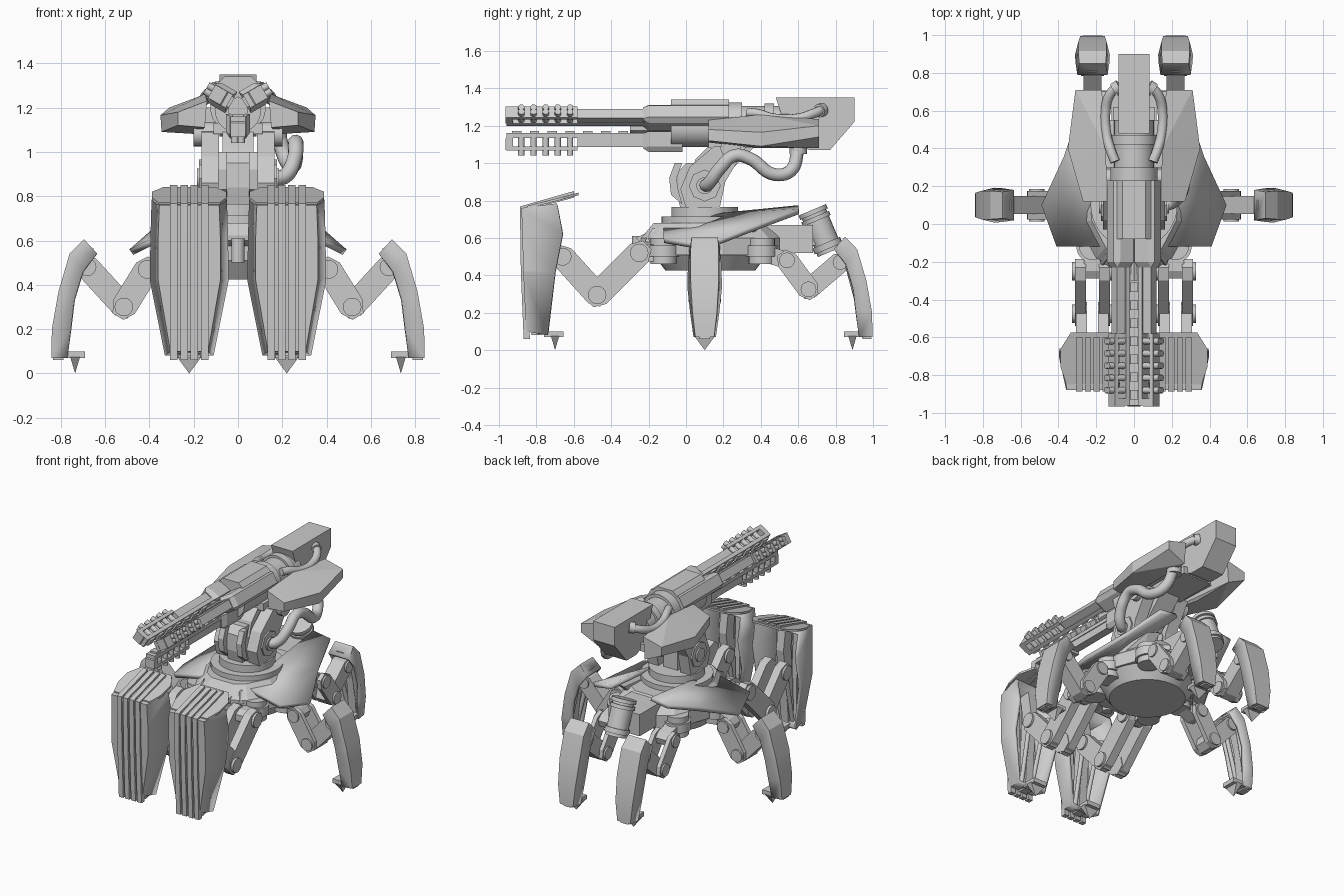
import bpy, bmesh, math
from mathutils import Matrix, Vector

if "Cube" in bpy.data.objects:
    bpy.data.objects.remove(bpy.data.objects["Cube"])

M = Matrix()        # current placement frame
MIR = False         # mirror the part across x = 0


def emit(name, bm, solid=0.0, angle=8):
    bm.transform(M)
    bmesh.ops.recalc_face_normals(bm, faces=bm.faces)
    me = bpy.data.meshes.new(name)
    bm.to_mesh(me)
    bm.free()
    me.shade_smooth()
    me.set_sharp_from_angle(angle=math.radians(angle))
    ob = bpy.data.objects.new(name, me)
    bpy.context.collection.objects.link(ob)
    if solid:
        s = ob.modifiers.new("Thickness", 'SOLIDIFY')
        s.thickness, s.offset = solid, -1
    if MIR:
        ob.modifiers.new("Mirror", 'MIRROR')
    return ob


def surf(name, verts, faces, solid=0.0, angle=8):
    bm = bmesh.new()
    vs = [bm.verts.new(v) for v in verts]
    for f in faces:
        bm.faces.new([vs[i] for i in f])
    return emit(name, bm, solid, angle)


def hull(name, pts):
    bm = bmesh.new()
    for p in pts:
        bm.verts.new(p)
    r = bmesh.ops.convex_hull(bm, input=bm.verts)
    inner = {g for g in r["geom_interior"] if isinstance(g, bmesh.types.BMVert)}
    bmesh.ops.delete(bm, geom=list(inner), context='VERTS')
    bmesh.ops.dissolve_limit(bm, angle_limit=0.02, verts=bm.verts, edges=bm.edges)
    return emit(name, bm)


def prism(name, pts, axis, a, b):
    """Extrude a 2D outline along an axis; outline uses the other two axes."""
    def at(p, t):
        q = list(p)
        q.insert(axis, t)
        return q
    n = len(pts)
    faces = [range(n), range(n, 2 * n)] + [(i, (i + 1) % n, n + (i + 1) % n, n + i) for i in range(n)]
    return surf(name, [at(p, a) for p in pts] + [at(p, b) for p in pts], faces)


def box(name, x0, x1, y0, y1, z0, z1):
    return prism(name, [(x0, y0), (x1, y0), (x1, y1), (x0, y1)], 2, z0, z1)


def cyl(name, p, q, r, r2=None, n=24):
    p, q = Vector(p), Vector(q)
    bm = bmesh.new()
    bmesh.ops.create_cone(bm, cap_ends=True, segments=n, radius1=r, radius2=r if r2 is None else r2, depth=(q - p).length)
    bm.transform(Matrix.Translation((p + q) / 2) @ (q - p).to_track_quat('Z', 'Y').to_matrix().to_4x4())
    return emit(name, bm, angle=32)


def hose(name, pts, r):
    cu = bpy.data.curves.new(name, 'CURVE')
    cu.dimensions, cu.bevel_depth, cu.bevel_resolution, cu.use_fill_caps = '3D', r, 3, True
    sp = cu.splines.new('BEZIER')
    sp.bezier_points.add(len(pts) - 1)
    for b, p in zip(sp.bezier_points, pts):
        b.co = p
        b.handle_left_type = b.handle_right_type = 'AUTO'
    sp.resolution_u = 8
    ob = bpy.data.objects.new(name, cu)
    bpy.context.collection.objects.link(ob)
    if MIR:
        ob.modifiers.new("Mirror", 'MIRROR')


def link(name, p, q, r, v0, v1):
    """Bar with chamfered round ends in the leg plane."""
    a = math.atan2(q[1] - p[1], q[0] - p[0])
    pts = [(c[0] + r * math.cos(a + s + t), c[1] + r * math.sin(a + s + t))
           for c, s in ((q, 0), (p, math.pi)) for t in (-1.57, -0.5, 0.5, 1.57)]
    prism(name, pts, 1, v0, v1)


def disc(name, c, r, v0, v1):
    cyl(name, (c[0], v0, c[1]), (c[0], v1, c[1]), r)


def leg(tag, swivel, hip, knee, ankle, rows, pair, foot, r):
    """Leg in a local frame: u outwards, v sideways, z up."""
    cyl(tag + "_swivel", (swivel, 0, .46), (swivel, 0, .6), .07)
    cyl(tag + "_swivel_collar", (swivel, 0, .5), (swivel, 0, .56), .085)
    link(tag + "_hip_bracket", (swivel, .52), hip, .045, -.045, .045)
    v0, v1, v2 = (.035, .092, .108) if pair else (.045, .075, .086)
    for s in (-1, 1):
        link(tag + "_thigh", hip, knee, r, s * v0, s * v1)
        for c, k in ((hip, "hip"), (knee, "knee")):
            disc(f"{tag}_{k}_cap", c, r * .72, s * v0, s * v2)
        if pair:
            link(tag + "_calf", knee, ankle, r * .95, s * .03, s * .086)
            disc(tag + "_ankle_cap", ankle, r * .7, s * .03, s * .1)
    if not pair:
        link(tag + "_calf", knee, ankle, r * .95, -.048, .048)
        disc(tag + "_ankle_cap", ankle, r * .7, -.06, .06)
    # hollow shin armour, open towards the body
    vs, n = [], len(rows)
    for uo, zo, ui, zi, wo, wi in rows:
        vs += [(ui, -wi, zi), (uo, -wo, zo), (uo, wo, zo), (ui, wi, zi)]
    fs = [(4*i+j, 4*i+j+1, 4*i+j+5, 4*i+j+4) for i in range(n - 1) for j in range(3)]
    surf(tag + "_shin_armour", vs, fs + [(0, 1, 2, 3), tuple(range(4*n-4, 4*n))], .02, 8 if pair else 28)
    # inner frame and foot
    mid = [((a[0] + a[2]) / 2, (a[1] + a[3]) / 2) for a in rows]
    prism(tag + "_shin_core", [(a[2] * .75 + a[0] * .25, m[1] - .01) for a, m in zip(rows, mid)] +
          [(m[0] + .03, m[1] - .01) for m in reversed(mid)], 1, -.028, .028)
    for s in (-1, 1):
        cyl(tag + "_shin_rod", (ankle[0] + .04, s * .055, ankle[1] - .02), (mid[-1][0], s * .04, .09), .014, n=12)
    box(tag + "_foot_pad", foot - .045, foot + .06, -.05, .05, .07, .1)
    hull(tag + "_foot_spike", [(foot + a, b, .075) for a in (-.022, .022) for b in (-.055, .055)] + [(foot, 0, 0)])


MIR = True
small = [(.695, .606, .635, .54, .07, .08), (.76, .54, .7, .46, .075, .09), (.81, .37, .74, .33, .075, .092),
         (.84, .2, .755, .2, .065, .078), (.842, .07, .77, .07, .05, .06)]
big = [(.88, .76, .69, .785, .135, .17), (.875, .62, .66, .62, .14, .175), (.87, .42, .70, .42, .14, .178),
       (.855, .1, .74, .08, .085, .11)]
# middle and rear legs
M = Matrix.Translation((0, .1, 0))
leg("middle_leg", .29, (.41, .47), (.515, .3), (.68, .48), small, False, .735, .058)
M = Matrix(((0, 1, 0, .22), (1, 0, 0, .155), (0, 0, 1, 0), (0, 0, 0, 1)))
leg("rear_leg", .25, (.385, .48), (.5, .325), (.67, .47), small, False, .735, .058)
# front legs with tall ribbed shields
M = Matrix(((0, 1, 0, .22), (-1, 0, 0, 0), (0, 0, 1, 0), (0, 0, 0, 1)))
leg("front_leg", .12, (.25, .52), (.475, .295), (.66, .5), big, True, .7, .068)
hull("front_leg_top_plate", [(u, s * w, z + d) for u, z, w in ((.85, .757, .138), (.76, .78, .168), (.66, .806, .168), (.575, .828, .115))
                             for s in (-1, 1) for d in (0, .014)])
for v in (-.07, -.0235, .0235, .07):
    prism("front_leg_rib", [(.888, .768), (.883, .42), (.868, .06), (.835, .06), (.85, .75), (.6, .815), (.6, .85)],
          1, v - .017, v + .017)

# body
M, MIR = Matrix(), False
half = [(.11, -.24), (.2, -.18), (.3, 0), (.31, .2), (.22, .44), (.13, .5)]
deck = half + [(-x, y) for x, y in reversed(half)]
hull("body_deck", [(x, y, z) for x, y in deck for z in (.51, .6)] + [(x * .75, .1 + (y - .1) * .8, .68) for x, y in deck])
cyl("belly", (0, .13, .425), (0, .13, .52), .24, .31, 32)
box("rear_housing", -.12, .12, .38, .68, .52, .67)
hull("front_hood", [(x, y, z) for x, y, z in ((-.1, -.27, .6), (.1, -.27, .6), (-.13, -.05, .7), (.13, -.05, .7),
                                             (-.12, -.22, .56), (.12, -.22, .56), (-.13, 0, .6), (.13, 0, .6))])
cyl("front_sensor", (0, -.26, .5), (0, -.26, .61), .03)
# rear canister
a, d = Vector((0, .675, .75)), Vector((0, .095, -.225))
cyl("canister", a, a + d, .07)
for t0, t1 in ((0, .1), (.16, .26), (.78, .92)):
    cyl("canister_band", a + d * t0, a + d * t1, .08)
box("canister_mount", -.04, .04, .64, .72, .56, .66)

# side wings
MIR = True
surf("side_wing", [(.17, -.12, .655), (.41, -.12, .60), (.49, .1, .56), (.37, .36, .665), (.29, .6, .755), (.16, .6, .775), (.17, .2, .735)],
     [(0, 1, 3, 6), (6, 3, 4, 5), (1, 2, 3)], .03)
hull("wing_support", [(x, y, z) for x, y, z in ((.12, -.2, .58), (.17, -.22, .58), (.3, .1, .56), (.18, .3, .56),
                                               (.14, -.18, .65), (.28, .1, .65), (.16, .45, .7), (.24, .42, .69))])
# turret ring and yoke
MIR = False
cyl("turret_base", (0, .1, .66), (0, .1, .715), .23, n=40)
cyl("turret_ring", (0, .1, .71), (0, .1, .765), .178, n=40)
MIR = True
prism("yoke_arm", [(0, .76), (-.03, .86), (.02, .98), (.15, 1.09), (.33, 1.1), (.21, .9), (.18, .76)], 0, .085, .165)
cyl("yoke_pivot", (.08, .1, .88), (.175, .1, .88), .085, n=8)
cyl("yoke_pivot_cap", (.1, .1, .88), (.185, .1, .88), .045)
prism("yoke_guard", [(-.02, .78), (-.08, .83), (-.09, .92), (-.06, 1.0), (-.02, 1.0), (-.05, .92), (-.04, .85)], 0, .05, .09)
cyl("gun_trunnion", (.1, .24, 1.08), (.2, .24, 1.08), .055)
MIR = False
prism("yoke_core", [(-.03, .76), (-.05, .84), (-.045, .95), (.0, 1.0), (.17, 1.0), (.17, .76)], 0, -.055, .055)
prism("yoke_neck", [(.02, .92), (.05, 1.02), (.15, 1.12), (.4, 1.12), (.18, .9)], 0, -.07, .07)
hose("yoke_hose", [(.16, .1, .88), (.21, .12, .89), (.255, .18, .97), (.26, .26, 1.04), (.26, .34, 1.025), (.25, .47, .94),
                   (.22, .56, .96), (.18, .6, 1.08)], .035)
cyl("hose_collar", (.175, .6, 1.05), (.175, .6, 1.12), .047)

# gun core
cyl("gun_core", (0, -.08, 1.19), (0, .3, 1.19), .105, n=32)
cyl("gun_bore", (0, -.3, 1.2), (0, 0, 1.2), .05, n=6)
cyl("gun_collar", (0, .23, 1.2), (0, .3, 1.2), .125, n=32)
cyl("gun_breech", (0, .3, 1.2), (0, .55, 1.2), .105, n=32)
cyl("gun_breech_ring", (0, .42, 1.2), (0, .47, 1.2), .12, n=32)
hull("gun_top_cover", [(s * x, y, z) for s in (-1, 1) for y in (-.08, .23) for x, z in ((.06, 1.34), (.09, 1.31), (.09, 1.25))])
prism("gun_stock", [(.48, 1.35), (.9, 1.35), (.9, 1.22), (.77, 1.07), (.66, 1.07), (.55, 1.12), (.51, 1.26)], 0, -.083, .083)
box("gun_cradle", -.11, .11, .12, .62, 1.08, 1.13)
MIR = True
hull("gun_side_armour", [(x, y, z) for y, sec in ((.12, ((.14, 1.23), (.27, 1.18), (.27, 1.12), (.15, 1.11))),
                                                  (.4, ((.15, 1.26), (.35, 1.165), (.345, 1.09), (.18, 1.08))),
                                                  (.71, ((.17, 1.235), (.31, 1.2), (.31, 1.14), (.18, 1.08))))
                         for x, z in sec])
box("armour_bracket", .08, .2, .3, .55, 1.12, 1.2)
hose("gun_hose", [(.1, .33, 1.27), (.12, .38, 1.265), (.145, .47, 1.24), (.15, .6, 1.24), (.13, .68, 1.265), (.08, .74, 1.29)], .026)
cyl("gun_hose_socket", (.075, .73, 1.285), (.105, .71, 1.28), .036)
MIR = False

# three rails arranged around the bore
for i, tag in enumerate(("lower", "left", "right")):
    c = Matrix.Translation((0, 0, 1.205))
    M = c @ Matrix.Rotation(i * math.tau / 3, 4, 'Y') @ c.inverted()
    n = tag + "_rail"
    box(n + "_beam", -.034, .034, -.96, -.2, 1.135, 1.16)
    for j in range(8):
        box(n + "_tooth", -.025, .025, -.93 + j * .095, -.88 + j * .095, 1.15, 1.172)
    box(n + "_body", -.028, .028, -.58, -.2, 1.085, 1.14)
    box(n + "_muzzle_strip", -.034, .034, -.96, -.58, 1.068, 1.09)
    prism(n + "_muzzle_tip", [(-.965, 1.07), (-.965, 1.13), (-.94, 1.16), (-.925, 1.16), (-.925, 1.07)], 0, -.034, .034)
    for j in range(5):
        for x in (-.014, .014):
            cyl(n + "_vent_post", (x, -.88 + j * .065, 1.04), (x, -.88 + j * .065, 1.14), .017, n=12)
    end = .23 if i else -.02
    hull(n + "_mount", [(x, y, z) for y in (-.2, end) for x, z in
                        ((-.055, 1.17), (.055, 1.17), (-.055, 1.09), (.055, 1.09), (-.035, 1.06), (.035, 1.06))] +
         [(x, -.23, z) for x in (-.035, .035) for z in (1.08, 1.16)])
M = Matrix()
